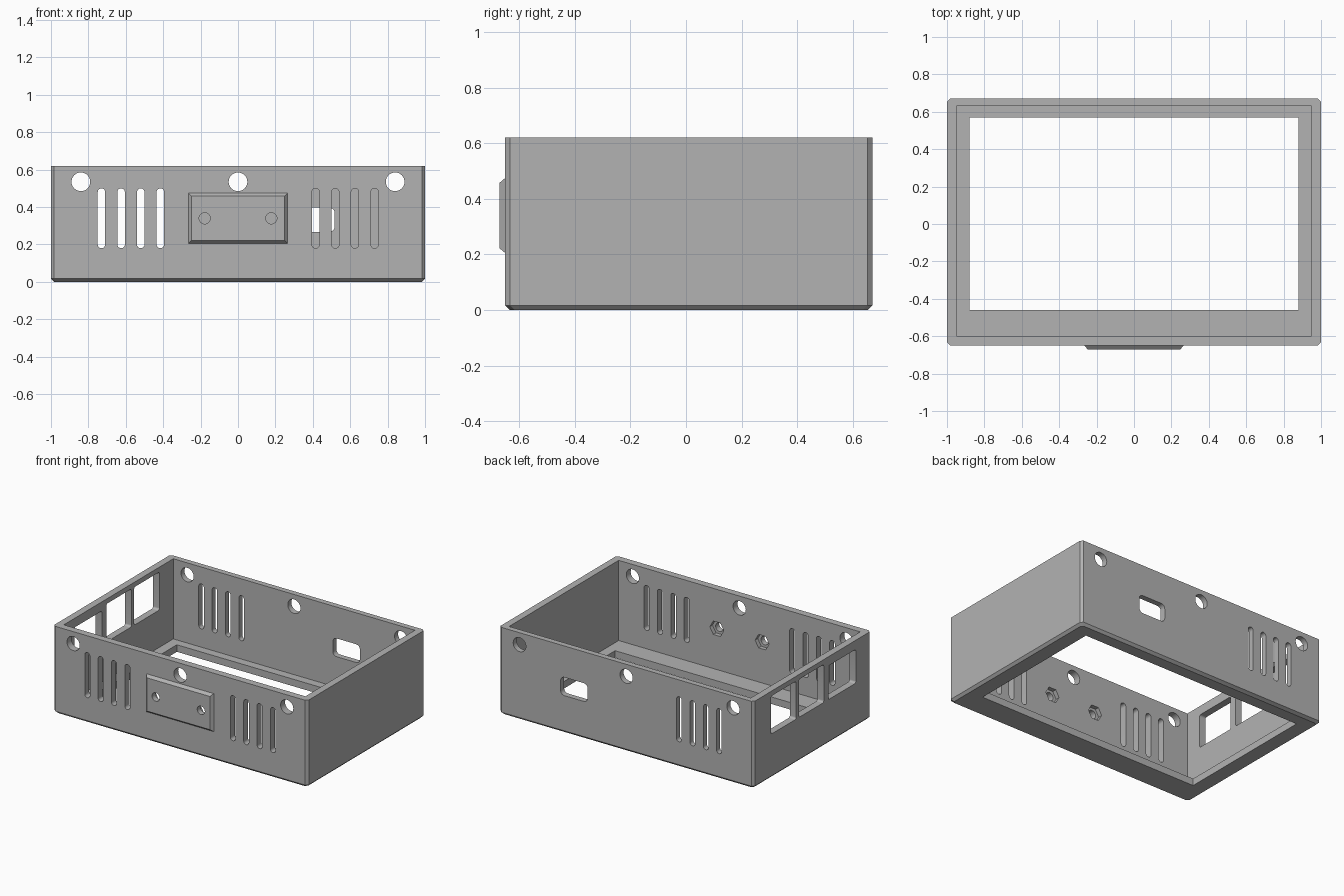
import bpy
import bmesh
from math import cos, sin, pi, radians

if "Cube" in bpy.data.objects:
    bpy.data.objects.remove(bpy.data.objects["Cube"], do_unlink=True)

grey = bpy.data.materials.new("grey plastic")
grey.use_nodes = True
colour = (0.45, 0.45, 0.45, 1)
grey.diffuse_color = colour
grey.node_tree.nodes["Principled BSDF"].inputs["Base Color"].default_value = colour


def outline(a0, a1, b0, b1, r=0.0, seg=8):
    """Rectangle with rounded corners; seg=1 gives plain chamfers."""
    if r == 0:
        return [(a1, b1), (a0, b1), (a0, b0), (a1, b0)]
    corners = [(a1 - r, b1 - r), (a0 + r, b1 - r), (a0 + r, b0 + r), (a1 - r, b0 + r)]
    points = []
    for i, (a, b) in enumerate(corners):
        for k in range(seg + 1):
            t = (i + k / seg) * pi / 2
            points.append((a + r * cos(t), b + r * sin(t)))
    return points


def disc(a, b, r, n):
    return [(a + r * cos(2 * pi * i / n), b + r * sin(2 * pi * i / n)) for i in range(n)]


def loft(name, axis, rings):
    """Solid through (depth, outline) rings stacked along an axis."""
    place = {"x": lambda a, b, d: (d, a, b),
             "y": lambda a, b, d: (a, d, b),
             "z": lambda a, b, d: (a, b, d)}[axis]
    bm = bmesh.new()
    loops = [[bm.verts.new(place(a, b, d)) for a, b in pts] for d, pts in rings]
    for low, high in zip(loops, loops[1:]):
        for i in range(len(low)):
            j = (i + 1) % len(low)
            bm.faces.new((low[i], low[j], high[j], high[i]))
    bm.faces.new(loops[0][::-1])
    bm.faces.new(loops[-1])
    bmesh.ops.recalc_face_normals(bm, faces=bm.faces)
    mesh = bpy.data.meshes.new(name)
    bm.to_mesh(mesh)
    bm.free()
    mesh.materials.append(grey)
    ob = bpy.data.objects.new(name, mesh)
    bpy.context.collection.objects.link(ob)
    return ob


def combine(target, tool, operation):
    mod = target.modifiers.new(operation.lower(), "BOOLEAN")
    mod.operation = operation
    mod.solver = "EXACT"
    mod.object = tool
    bpy.context.view_layer.objects.active = target
    bpy.ops.object.modifier_apply(modifier=mod.name)
    bpy.data.objects.remove(tool, do_unlink=True)


def cut(axis, start, end, pts):
    combine(case, loft("cutter", axis, [(start, pts), (end, pts)]), "DIFFERENCE")


# Outer shell with chamfered upright and bottom edges
X, FRONT, BACK, TOP, C = 1.0, -0.65, 0.67, 0.62, 0.017
full = outline(-X, X, FRONT, BACK, C, 1)
inset = outline(-X + C, X - C, FRONT + C, BACK - C, C, 1)
case = loft("open_case", "z", [(0, inset), (C, full), (TOP, full)])

# Raised front mounting pad with sloping sides
pad = loft("mounting_pad", "y", [(-0.62, outline(-0.265, 0.265, 0.205, 0.475)),
                                 (FRONT, outline(-0.265, 0.265, 0.205, 0.475)),
                                 (-0.67, outline(-0.248, 0.248, 0.222, 0.458))])
combine(case, pad, "UNION")

# Main cavity and floor opening
cut("z", 0.05, 1, outline(-0.95, 0.95, -0.6, 0.63))
cut("z", -1, 1, outline(-0.88, 0.88, -0.46, 0.57))

# Round holes through the front and back walls
for x in (-0.84, 0, 0.84):
    cut("y", -1, 1, disc(x, 0.535, 0.05, 32))

# Ventilation slots: both ends of the front, right end of the back
for i in range(4):
    x = 0.415 + 0.105 * i
    cut("y", -1, 1, outline(-x - 0.02, -x + 0.02, 0.18, 0.5, 0.0199))
    cut("y", -1, 0, outline(x - 0.02, x + 0.02, 0.18, 0.5, 0.0199))

# Screw holes in the pad with hexagonal nut recesses inside
for x in (-0.178, 0.178):
    cut("y", -1, 0, disc(x, 0.34, 0.03, 24))
    cut("y", -0.63, 0, disc(x, 0.34, 0.055, 6))

# Cable port in the back wall
cut("y", 0, 1, outline(0.305, 0.517, 0.267, 0.397, 0.03))

# Three socket windows in the right wall
for y0, y1, top in ((0.19, 0.475, 0.585), (-0.12, 0.16, 0.585), (-0.48, -0.17, 0.555)):
    cut("x", -1.2, 0, outline(y0, y1, 0.315, top, 0.015))

# Smooth the round walls, keep edges crisp
bpy.ops.object.select_all(action="DESELECT")
case.select_set(True)
bpy.context.view_layer.objects.active = case
bpy.ops.object.shade_smooth_by_angle(angle=radians(30))
